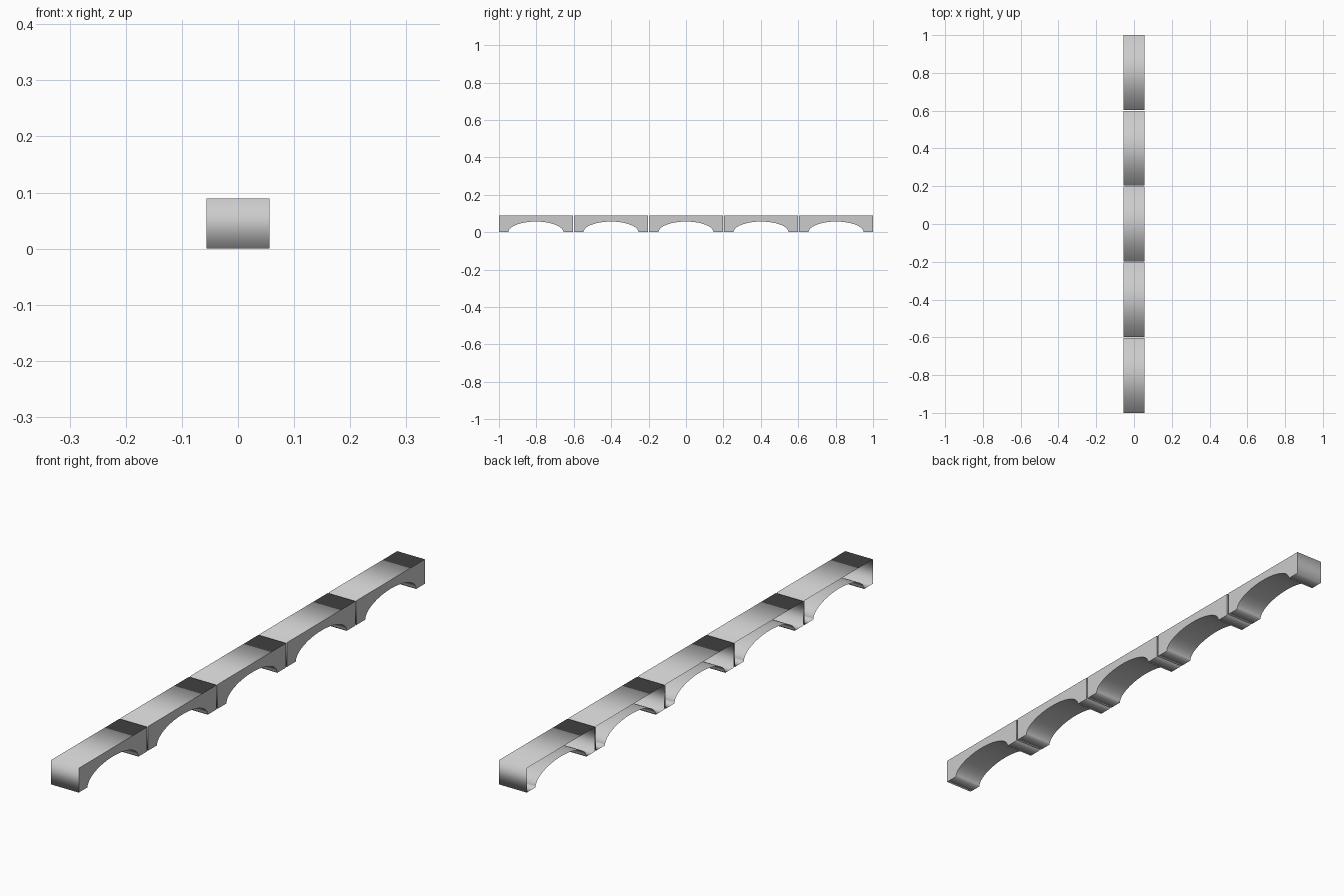
import bpy, bmesh
from math import cos, sin, pi

if "Cube" in bpy.data.objects:
    bpy.data.objects.remove(bpy.data.objects["Cube"])

HALF_W = 0.056             # half width across x
HEIGHT = 0.089
GAP = 0.006                # joint between neighbouring spans
COUNT = 5
LENGTH = (2 - GAP * (COUNT - 1)) / COUNT
ARCH_R, ARCH_H = 0.147, 0.057
STEPS = 32


def span_profile():
    """Side outline (y, z): block with an elliptical arch cut from below."""
    h = LENGTH / 2
    arch = [(-ARCH_R * cos(pi * i / STEPS), ARCH_H * sin(pi * i / STEPS))
            for i in range(STEPS + 1)]
    return [(-h, 0)] + arch + [(h, 0), (h, HEIGHT), (-h, HEIGHT)]


def build_span_mesh():
    bm = bmesh.new()
    pts = span_profile()
    left = [bm.verts.new((-HALF_W, y, z)) for y, z in pts]
    right = [bm.verts.new((HALF_W, y, z)) for y, z in pts]
    # smooth wrap-around shell: feet, arch underside, ends and top
    n = len(pts)
    for i in range(n):
        j = (i + 1) % n
        f = bm.faces.new((left[i], left[j], right[j], right[i]))
        f.smooth = True
    # flat right-hand side wall; the left side stays open
    bm.faces.new([bm.verts.new((HALF_W, y, z)) for y, z in pts])
    mesh = bpy.data.meshes.new("arch_span")
    bm.to_mesh(mesh)
    bm.free()
    return mesh


# Row of identical arched spans along y
mesh = build_span_mesh()
for k in range(COUNT):
    span = bpy.data.objects.new(f"arch_span_{k + 1}", mesh)
    span.location.y = (k - (COUNT - 1) / 2) * (LENGTH + GAP)
    bpy.context.collection.objects.link(span)
